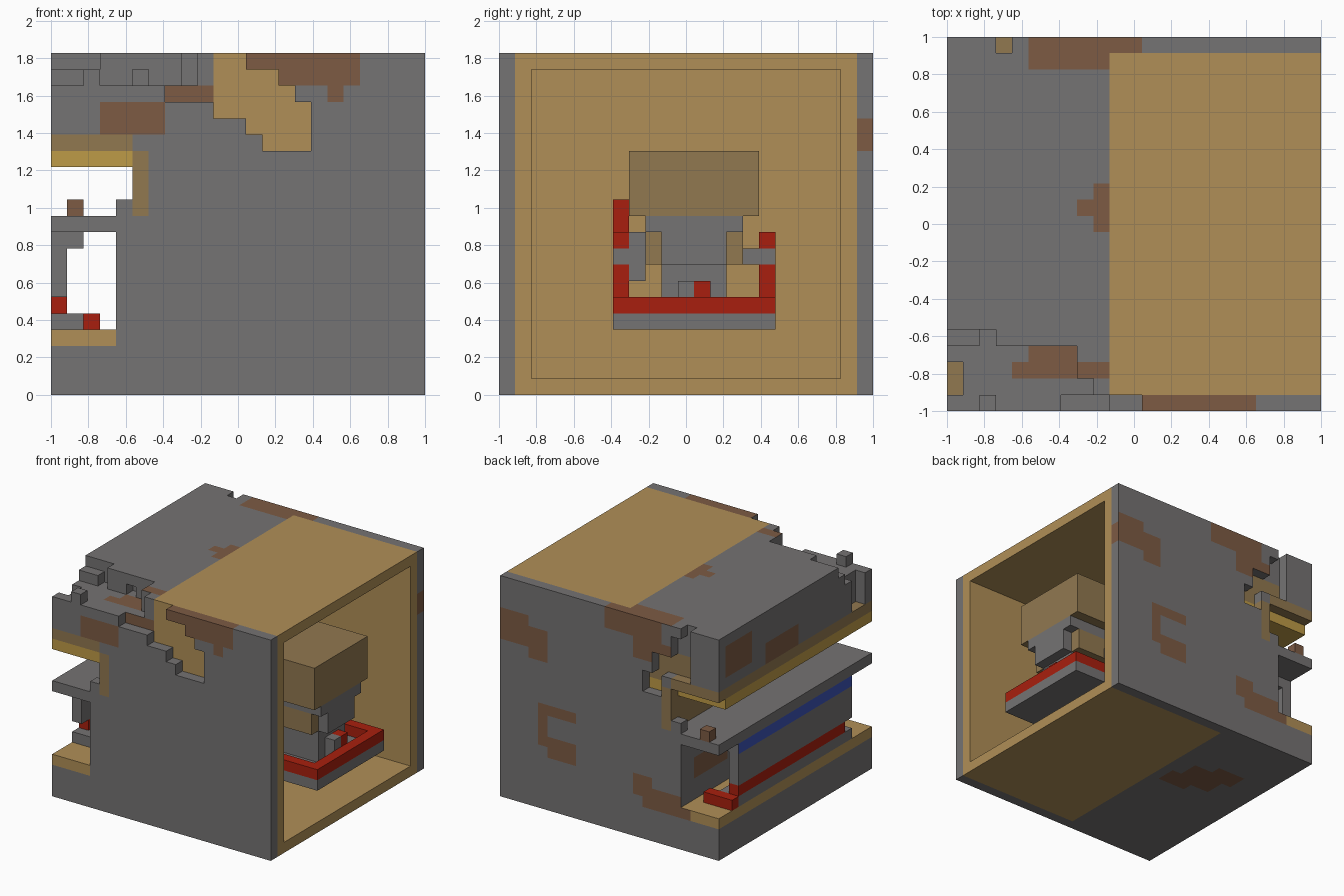
import bpy, bmesh, math
from mathutils import Vector

cube = bpy.data.objects.get("Cube")
if cube:
    bpy.data.objects.remove(cube, do_unlink=True)

UNIT = 2 / 23                     # edge of one building block
ALL = (0, 23)
ORIGIN = Vector((-1, -1, 0))


def material(name, hexcode):
    def linear(c):
        return c / 12.92 if c <= 0.04045 else ((c + 0.055) / 1.055) ** 2.4
    rgb = [linear(int(hexcode[n:n + 2], 16) / 255) for n in (0, 2, 4)]
    mat = bpy.data.materials.new(name)
    mat.use_nodes = True
    mat.diffuse_color = (*rgb, 1)
    node = mat.node_tree.nodes["Principled BSDF"]
    node.inputs["Base Color"].default_value = (*rgb, 1)
    node.inputs["Roughness"].default_value = 0.8
    return mat


MATS = {
    "grey": material("grey_metal", "757373"),
    "tan": material("tan", "b08f57"),
    "dark_tan": material("dark_tan", "917850"),
    "gold": material("gold", "be9b47"),
    "rust": material("rust", "7d5b44"),
    "red": material("red", "a91f0e"),
    "blue": material("blue", "3d54b8"),
}
NAMES = list(MATS)

FACING = {
    "left": (1, 0, 0), "right": (-1, 0, 0), "front": (0, -1, 0),
    "back": (0, 1, 0), "top": (0, 0, 1), "bottom": (0, 0, -1),
}

cells = {}      # block position -> part name
colours = {}    # part name -> colour
painted = {}    # (block position, facing) -> colour


def block(xs, ys, zs):
    return [(x, y, z) for x in range(*xs) for y in range(*ys) for z in range(*zs)]


def fill(part, colour, xs, ys, zs):
    colours[part] = colour
    cells.update(dict.fromkeys(block(xs, ys, zs), part))


def carve(xs, ys, zs):
    for c in block(xs, ys, zs):
        cells.pop(c, None)


def paint(colour, facing, xs, ys, zs):
    painted.update({(c, facing): colour for c in block(xs, ys, zs)})


def build(part):
    """Skin the exposed sides of a part and merge its flat areas."""
    bm = bmesh.new()
    verts = {}

    def vert(p):
        key = tuple(round(v) for v in p)
        if key not in verts:
            verts[key] = bm.verts.new(ORIGIN + Vector(key) * UNIT)
        return verts[key]

    for cell, owner in cells.items():
        if owner != part:
            continue
        for facing, direction in FACING.items():
            n = Vector(direction)
            mid = Vector(cell) + Vector((0.5, 0.5, 0.5))
            if tuple(round(a + b) for a, b in zip(cell, direction)) in cells:
                continue
            a = Vector((n.y, n.z, n.x)) * 0.5
            b = n.cross(a)
            centre = mid + n * 0.5
            face = bm.faces.new([vert(centre + s * a + t * b) for s, t in
                                 ((1, 1), (-1, 1), (-1, -1), (1, -1))])
            face.normal_update()
            colour = painted.get((cell, facing), colours[part])
            face.material_index = NAMES.index(colour)
    bmesh.ops.dissolve_limit(bm, angle_limit=math.radians(1), verts=bm.verts,
                             edges=bm.edges, delimit={'MATERIAL', 'NORMAL'})
    mesh = bpy.data.meshes.new(part)
    bm.to_mesh(mesh)
    bm.free()
    for mat in MATS.values():
        mesh.materials.append(mat)
    bpy.context.collection.objects.link(bpy.data.objects.new(part, mesh))


# Outer hull: heavy end section plus two side walls
fill("hull", "grey", (0, 10), ALL, (0, 21))
for wall in ((0, 1), (22, 23)):
    fill("hull", "grey", ALL, wall, (0, 21))

# Open lined chamber
fill("chamber", "tan", (10, 23), (1, 22), (0, 21))
carve((11, 23), (2, 21), (1, 20))

# Long slot with shelf, sill and trim
carve((0, 4), ALL, (4, 10))
carve((0, 5), ALL, (11, 14))
fill("slot_sill", "tan", (0, 4), ALL, (3, 4))
fill("slot_lining", "dark_tan", (5, 6), ALL, (11, 15))
fill("slot_lining", "dark_tan", (0, 5), ALL, (15, 16))
carve((0, 5), (22, 23), (14, 15))
fill("slot_trim", "gold", (0, 5), (0, 22), (14, 15))
fill("hull", "grey", (4, 5), (22, 23), (11, 12))
fill("hull", "grey", (4, 5), (0, 1), (11, 12))
fill("rusty_stub", "rust", (1, 2), (22, 23), (11, 12))

# Control panel in the slot
fill("console_panel", "grey", (0, 1), (3, 20), (6, 9))
fill("console_light_bar", "grey", (0, 2), (3, 20), (9, 10))
paint("blue", "right", (0, 1), (3, 20), (9, 10))
fill("console_base", "grey", (0, 2), (3, 20), (4, 5))
fill("console_stripe", "red", (0, 1), (4, 20), (5, 6))
fill("console_end_block", "red", (0, 3), (20, 21), (4, 5))

# Broken front upper corner
carve((0, 10), (0, 4), (19, 21))
carve((0, 3), (4, 5), (19, 21))
carve((5, 6), (4, 5), (19, 20))
carve((7, 10), (0, 1), (18, 19))
carve((0, 1), (1, 3), (16, 19))
fill("hull", "grey", (0, 2), (4, 5), (19, 20))
fill("hull", "grey", (2, 3), (0, 1), (19, 20))
fill("hull", "grey", (8, 10), (2, 4), (19, 21))
fill("hull", "grey", (9, 10), (1, 2), (19, 21))

# Stepped tear in the front wall
for xs, zs in (((10, 12), (17, 21)), ((12, 13), (16, 20)), ((13, 14), (15, 20)),
               ((14, 15), (15, 19)), ((15, 16), (15, 18))):
    carve(xs, (0, 1), zs)

# Stepped tear in the back wall, lining behind it
fill("slot_lining", "dark_tan", (3, 8), (21, 22), (15, 18))
fill("slot_trim", "gold", (5, 8), (21, 22), (14, 15))
carve((3, 4), (22, 23), (16, 21))
carve((4, 5), (22, 23), (16, 20))
carve((5, 7), (22, 23), (16, 18))
carve((6, 8), (22, 23), (14, 16))

# Chamber equipment: base, red rim and posts
fill("pod_base", "grey", (16, 23), (7, 17), (4, 5))
fill("pod_rim", "red", (16, 23), (7, 17), (5, 6))
carve((17, 22), (8, 16), (5, 6))
for side in ((7, 8), (16, 17)):
    fill("pod_posts", "red", (16, 18), side, (6, 8))
    fill("pod_posts", "red", (16, 18), side, (9, 10))
fill("pod_posts", "red", (16, 17), (7, 8), (10, 12))

# Pedestal, seat block, arms and upper housing
fill("pedestal", "grey", (17, 21), (10, 14), (5, 8))
fill("pedestal", "grey", (21, 22), (11, 12), (5, 7))
fill("pedestal_key", "red", (21, 22), (12, 13), (5, 7))
fill("seat_block", "grey", (17, 22), (10, 14), (8, 10))
for pad in ((9, 10), (14, 15)):
    fill("seat_pads", "dark_tan", (17, 21), pad, (8, 10))
fill("arms", "grey", (16, 18), (7, 9), (8, 9))
fill("arms", "grey", (16, 18), (8, 9), (9, 10))
fill("arms", "grey", (16, 18), (15, 17), (8, 9))
fill("arms", "grey", (16, 18), (8, 9), (7, 8))
fill("neck", "grey", (17, 22), (9, 15), (10, 11))
fill("upper_housing", "dark_tan", (16, 22), (8, 16), (11, 15))

# Rust on the front wall
for xs, zs in (((12, 19), (20, 21)), ((14, 19), (19, 20)), ((17, 18), (18, 19)),
               ((3, 7), (16, 18)), ((7, 10), (18, 19))):
    paint("rust", "front", xs, (0, 2), zs)

# Rust on the back wall
for xs, zs in (((20, 23), (15, 18)), ((18, 20), (14, 17)), ((18, 19), (6, 10)),
               ((15, 18), (9, 10)), ((15, 18), (5, 7)), ((6, 12), (19, 21)),
               ((4, 9), (17, 19)), ((7, 9), (4, 6)), ((3, 8), (3, 5))):
    paint("rust", "back", xs, (22, 23), zs)
paint("rust", "left", (22, 23), (22, 23), (15, 17))

# Rust on the roof and the broken ledge
for xs, ys in (((5, 10), (21, 23)), ((10, 12), (22, 23)), ((8, 10), (12, 13)),
               ((9, 10), (11, 14)), ((5, 8), (3, 4)), ((4, 9), (2, 3)),
               ((8, 10), (2, 3)), ((12, 19), (0, 1))):
    paint("rust", "top", xs, ys, (18, 21))

# Rust on the closed end, inside the slot and underneath
for xs, ys, zs in (((0, 1), (18, 22), (17, 20)), ((0, 1), (11, 16), (16, 18)),
                   ((4, 5), (16, 21), (6, 8))):
    paint("rust", "right", xs, ys, zs)
for xs, ys in (((3, 6), (15, 17)), ((4, 8), (13, 16)), ((6, 9), (12, 14))):
    paint("rust", "bottom", xs, ys, (0, 1))

for part in colours:
    build(part)
